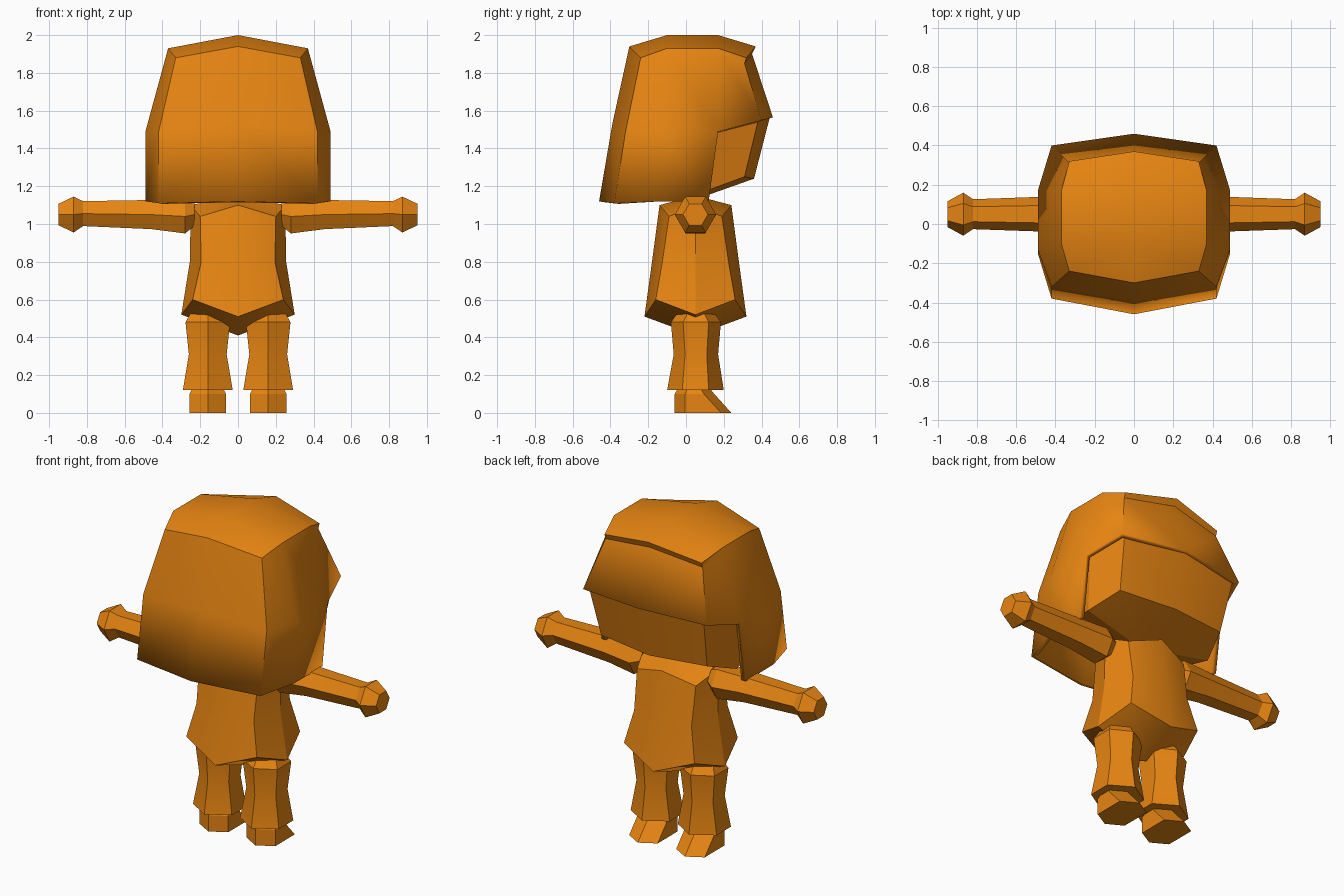
import bpy, bmesh, math
from mathutils import Vector

old = bpy.data.objects.get("Cube")
if old:
    bpy.data.objects.remove(old, do_unlink=True)

COLOUR = (0.80, 0.235, 0.006, 1.0)
orange = bpy.data.materials.new("orange")
orange.use_nodes = True
orange.diffuse_color = COLOUR
shader = orange.node_tree.nodes["Principled BSDF"]
shader.inputs["Base Color"].default_value = COLOUR
shader.inputs["Roughness"].default_value = 0.8


def loft(name, rings, closed=False, skip=(), wall=0, smooth=25):
    """Bridge matching rings on the +x side, then mirror; repeated points merge."""
    bm = bmesh.new()
    known = {}

    def vert(p):
        key = tuple(round(c, 4) for c in p)
        if key not in known:
            known[key] = bm.verts.new(p)
        return known[key]

    def face(points):
        verts = list(dict.fromkeys(vert(p) for p in points))
        if len(verts) > 2 and not bm.faces.get(verts):
            bm.faces.new(verts)

    count = len(rings[0])
    for i, (a, b) in enumerate(zip(rings, rings[1:])):
        for j in range(count if closed else count - 1):
            if (i, j) not in skip:
                k = (j + 1) % count
                face((a[j], a[k], b[k], b[j]))
    if closed:
        face(rings[0])
        face(rings[-1])

    bmesh.ops.recalc_face_normals(bm, faces=bm.faces)
    # Turn open half shells so that they face away from the middle
    middle = sum((v.co for v in bm.verts), Vector()) / len(bm.verts)
    if not closed:
        middle.x = 0
    if sum((f.calc_center_median() - middle).dot(f.normal) * f.calc_area() for f in bm.faces) < 0:
        bmesh.ops.reverse_faces(bm, faces=bm.faces)
    mesh = bpy.data.meshes.new(name)
    bm.to_mesh(mesh)
    bm.free()
    mesh.materials.append(orange)
    obj = bpy.data.objects.new(name, mesh)
    bpy.context.collection.objects.link(obj)
    obj.modifiers.new("mirror", "MIRROR").use_clip = True
    if wall:
        shell = obj.modifiers.new("wall", "SOLIDIFY")
        shell.thickness = wall
        shell.offset = -1
    bpy.ops.object.select_all(action="DESELECT")
    obj.select_set(True)
    bpy.context.view_layer.objects.active = obj
    bpy.ops.object.shade_smooth_by_angle(angle=math.radians(smooth))
    return obj


# Hair shell: half rings run from the -y middle round to the +y middle
crown = [(0, -.1, 2)] * 3 + [(0, .17, 2)] * 3
cap = [(0, -.3, 1.94), (.33, -.24, 1.88), (.37, -.1, 1.93),
       (.37, .17, 1.93), (.33, .32, 1.88), (0, .37, 1.94)]
ledge = cap[:4] + [(.33, .31, 1.85), (0, .35, 1.90)]
brow = [(0, -.39, 1.53), (.42, -.32, 1.49), (.49, -.13, 1.49),
        (.49, .17, 1.49), (.42, .40, 1.55), (0, .46, 1.565)]
hem = [(0, -.46, 1.12), (.42, -.38, 1.11), (.49, -.15, 1.12),
       (.49, .12, 1.12)] + brow[4:]
loft("hair", [crown, cap, ledge, brow, hem], skip={(3, 3), (3, 4)}, wall=.03)

# Head with a sloping face and chin
inside = [(0, .05, 1.75)] * 5
temple = [(0, -.32, 1.53), (.38, -.27, 1.53), (.45, .16, 1.52),
          (.39, .385, 1.56), (0, .445, 1.57)]
jaw = [(0, -.32, 1.24), (.36, -.27, 1.24), (.43, .12, 1.18),
       (.36, .31, 1.25), (0, .36, 1.24)]
loft("head", [inside, temple, jaw, [(0, .05, 1.13)] * 5])


# Tunic: each level is a half octagon about y = 0.05
def tunic_ring(depth, corner_x, corner_y, side_x, z, corner_z, side_z):
    return [(0, .05 - depth, z), (corner_x, .05 - corner_y, corner_z), (side_x, .05, side_z),
            (corner_x, .05 + corner_y, corner_z), (0, .05 + depth, z)]


loft("tunic", [[(0, .05, 1.15)] * 5,
               tunic_ring(.19, .20, .14, .25, 1.10, 1.04, 1.10),
               tunic_ring(.23, .195, .175, .255, .80, .80, .80),
               tunic_ring(.27, .24, .21, .30, .51, .60, .52),
               [(0, .05, .41)] * 5])


# Arms: hexagons along x, with a flared hand
def arm_ring(x, z, half_height):
    r = half_height / math.cos(math.pi / 6)
    return [(x, .05 + r * math.cos(t * math.pi / 3), z + r * math.sin(t * math.pi / 3))
            for t in range(6)]


loft("arms", [arm_ring(*s) for s in ((.23, 1.05, .06), (.28, 1.04, .09), (.46, 1.05, .077),
                                     (.82, 1.055, .066), (.87, 1.05, .095), (.95, 1.05, .057))],
     closed=True)


# Legs and feet: hexagons pointing along y
def leg_ring(z, half_width, back, front, slope):
    return [(.16, back, z), (.16 + half_width, back + slope, z),
            (.16 + half_width, front - slope, z), (.16, front, z),
            (.16 - half_width, front - slope, z), (.16 - half_width, back + slope, z)]


loft("legs", [leg_ring(*s) for s in ((.53, .09, -.045, .15, .055), (.48, .118, -.08, .185, .065),
                                     (.31, .10, -.065, .17, .06), (.12, .132, -.10, .20, .08))],
     closed=True)
loft("feet", [leg_ring(*s) for s in ((.15, .07, -.03, .11, .045), (.10, .097, -.06, .15, .055),
                                     (0, .097, -.06, .24, .055))], closed=True)
